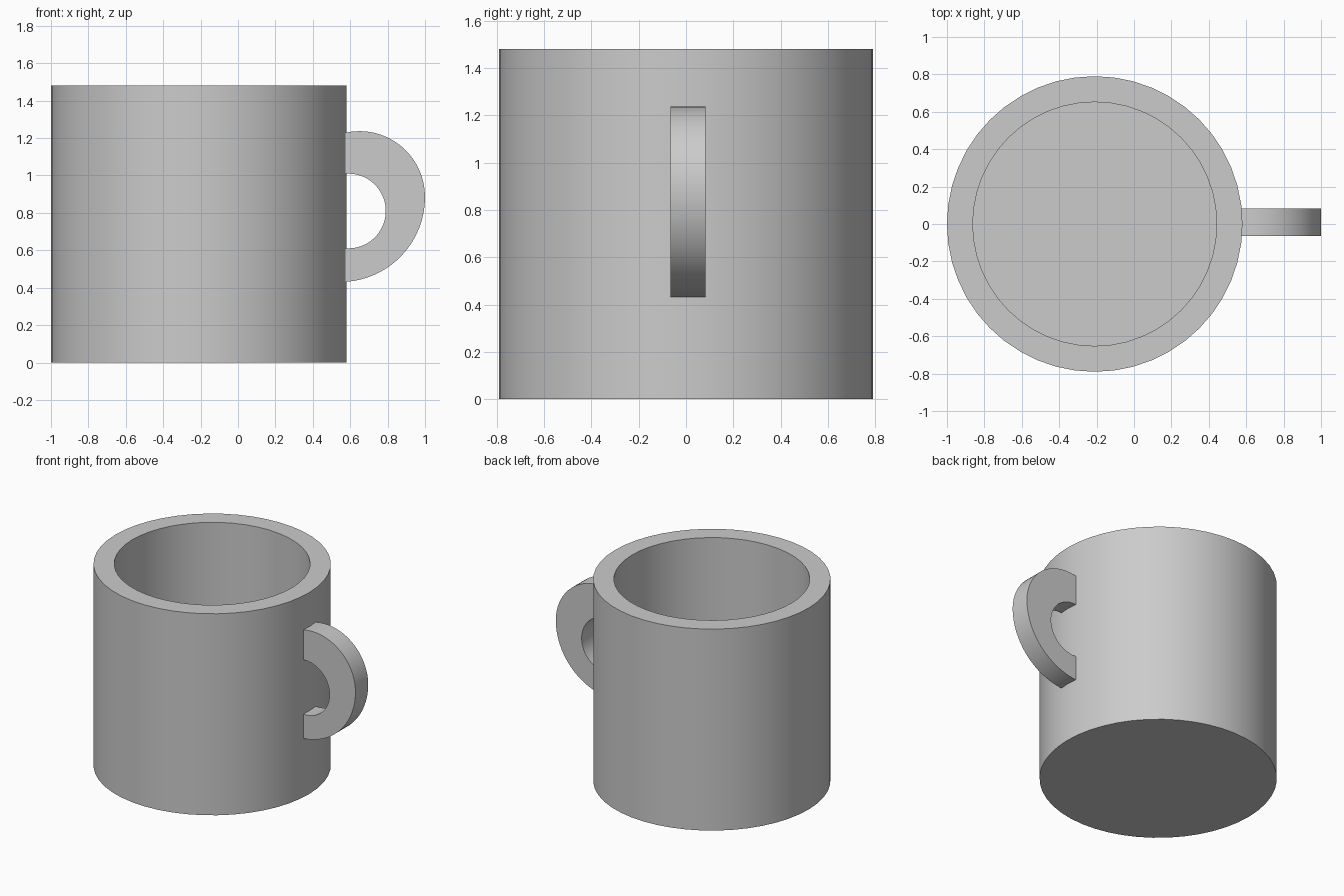
import bpy, bmesh
from math import sin, cos, pi

if "Cube" in bpy.data.objects:
    bpy.data.objects.remove(bpy.data.objects["Cube"])

SIDES = 48
CX = -0.21  # cup axis


def finish(bm, name):
    bmesh.ops.recalc_face_normals(bm, faces=bm.faces)
    mesh = bpy.data.meshes.new(name)
    bm.to_mesh(mesh)
    bm.free()
    obj = bpy.data.objects.new(name, mesh)
    bpy.context.collection.objects.link(obj)
    bpy.ops.object.select_all(action='DESELECT')
    obj.select_set(True)
    bpy.context.view_layer.objects.active = obj
    bpy.ops.object.shade_smooth_by_angle(angle=0.6)
    return obj


def arc(cx, cz, rx, rz, a0, a1, n):
    return [(cx + rx * cos(a0 + (a1 - a0) * i / n),
             cz + rz * sin(a0 + (a1 - a0) * i / n)) for i in range(n + 1)]


# Cup: outer wall, rim, inner wall, with closed base and inner floor
bm = bmesh.new()
rings = []
for r, z in [(0.79, 0), (0.79, 1.48), (0.652, 1.48), (0.652, 0.14)]:
    rings.append([bm.verts.new((CX + r * cos(2 * pi * i / SIDES),
                                r * sin(2 * pi * i / SIDES), z))
                  for i in range(SIDES)])
for a, b in zip(rings, rings[1:]):
    for i in range(SIDES):
        j = (i + 1) % SIDES
        bm.faces.new((a[i], a[j], b[j], b[i]))
bm.faces.new(rings[0])
bm.faces.new(rings[-1])
finish(bm, "cup_body")

# Handle: flat D-shaped band extruded across y
Y0, Y1 = -0.065, 0.083
outer = arc(0.65, 0.885, 0.35, 0.352, 1.788, 0, 16)
outer += arc(0.545, 0.885, 0.455, 0.455, 0, -1.504, 16)[1:]
inner = arc(0.59, 0.81, 0.20, 0.20, 1.646, -1.646, 32)
bm = bmesh.new()
strips = [[bm.verts.new((x, y, z)) for x, z in path]
          for path, y in [(outer, Y0), (outer, Y1), (inner, Y1), (inner, Y0)]]
for k in range(4):
    a, b = strips[k], strips[(k + 1) % 4]
    for i in range(len(a) - 1):
        bm.faces.new((a[i], a[i + 1], b[i + 1], b[i]))
for end in (0, -1):
    bm.faces.new([s[end] for s in strips])
finish(bm, "handle")
